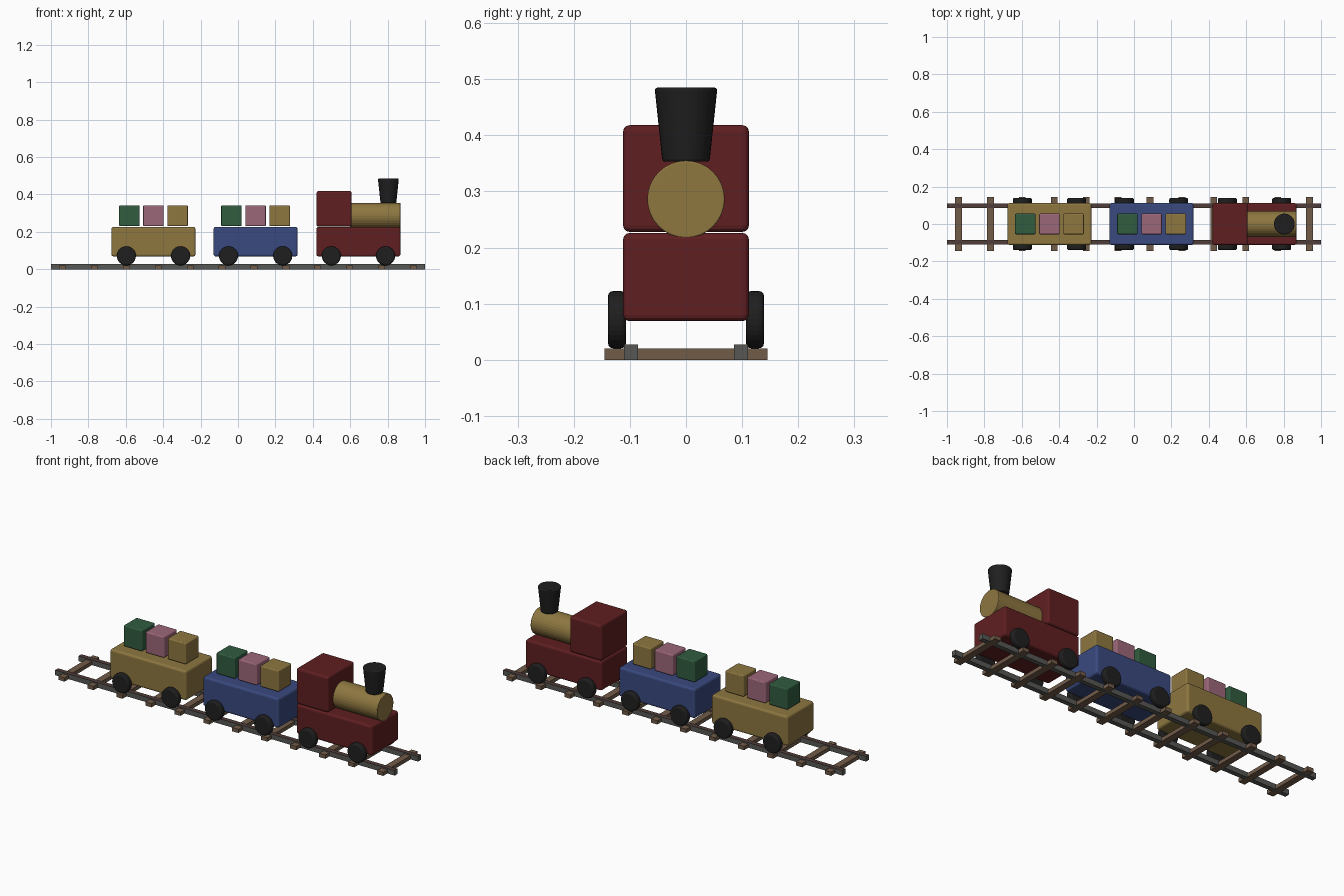
import bpy, bmesh
from math import pi
from mathutils import Matrix

cube = bpy.data.objects.get("Cube")
if cube:
    bpy.data.objects.remove(cube, do_unlink=True)


def srgb(r, g, b):
    return tuple((c / 255) ** 2.2 for c in (r, g, b)) + (1.0,)


def material(name, colour):
    m = bpy.data.materials.new(name)
    m.use_nodes = True
    m.diffuse_color = colour
    m.node_tree.nodes["Principled BSDF"].inputs["Base Color"].default_value = colour
    return m


RED = material("dark red", srgb(96, 36, 38))
YELLOW = material("mustard yellow", srgb(140, 118, 66))
BLUE = material("navy blue", srgb(60, 75, 126))
GREEN = material("forest green", srgb(52, 92, 66))
PINK = material("dusty pink", srgb(154, 102, 120))
BLACK = material("black", srgb(36, 36, 36))
WOOD = material("sleeper wood", srgb(112, 92, 74))
STEEL = material("rail steel", srgb(88, 88, 86))
RUST = material("rail rust", srgb(82, 64, 60))


def finish(bm, name, mats, bevel=0.0, segments=3):
    mesh = bpy.data.meshes.new(name)
    bm.to_mesh(mesh)
    bm.free()
    for m in mats:
        mesh.materials.append(m)
    ob = bpy.data.objects.new(name, mesh)
    bpy.context.collection.objects.link(ob)
    if bevel:
        mod = ob.modifiers.new("rounded edges", 'BEVEL')
        mod.width = bevel
        mod.segments = segments
        mod.limit_method = 'ANGLE'
        mod.angle_limit = pi / 4
    return ob


def box(name, centre, size, mat, bevel=0.0):
    bm = bmesh.new()
    bmesh.ops.create_cube(bm, size=1, matrix=Matrix.Translation(centre) @ Matrix.Diagonal((*size, 1)))
    return finish(bm, name, [mat], bevel)


def cylinder(name, centre, r1, r2, depth, mat, axis='Z', bevel=0.0):
    turn = {'X': Matrix.Rotation(pi / 2, 4, 'Y'), 'Y': Matrix.Rotation(pi / 2, 4, 'X'), 'Z': Matrix()}[axis]
    bm = bmesh.new()
    bmesh.ops.create_cone(bm, cap_ends=True, segments=32, radius1=r1, radius2=r2, depth=depth,
                          matrix=Matrix.Translation(centre) @ turn)
    return finish(bm, name, [mat], bevel)


# Track: sleepers and two rails with weathered tops
for i in range(12):
    box(f"sleeper_{i + 1}", (-0.938 + i * 0.1706, 0, 0.01), (0.036, 0.29, 0.02), WOOD)
for side, label in ((1, "back"), (-1, "front")):
    rail = box(f"{label}_rail", (0, side * 0.098, 0.0135), (2, 0.025, 0.027), STEEL)
    rail.data.materials.append(RUST)
    for face in rail.data.polygons:
        face.material_index = int(face.normal.z > 0.5)


# Each vehicle: rounded body on four wheels
def vehicle(name, x, mat):
    box(f"{name}_body", (x, 0, 0.1475), (0.449, 0.224, 0.157), mat, 0.011)
    for dx, end in ((0.145, "leading"), (-0.145, "trailing")):
        for side, label in ((1, "back"), (-1, "front")):
            cylinder(f"{name}_{end}_{label}_wheel", (x + dx, side * 0.123, 0.0715),
                     0.051, 0.051, 0.032, BLACK, 'Y', 0.009)


# Wagons carrying three blocks each
for name, x, mat in (("rear_wagon", -0.452, YELLOW), ("middle_wagon", 0.094, BLUE)):
    vehicle(name, x, mat)
    for dx, load, colour in ((-0.129, "green", GREEN), (0, "pink", PINK), (0.129, "yellow", YELLOW)):
        box(f"{name}_{load}_block", (x + dx, 0, 0.286), (0.11, 0.11, 0.112), colour, 0.006)

# Engine: cab, boiler and flared funnel
vehicle("engine", 0.644, RED)
box("engine_cab", (0.514, 0, 0.323), (0.188, 0.224, 0.19), RED, 0.011)
cylinder("engine_boiler", (0.733, 0, 0.286), 0.069, 0.069, 0.27, YELLOW, 'X', 0.003)
cylinder("engine_funnel", (0.804, 0, 0.419), 0.042, 0.056, 0.132, BLACK, 'Z', 0.005)
